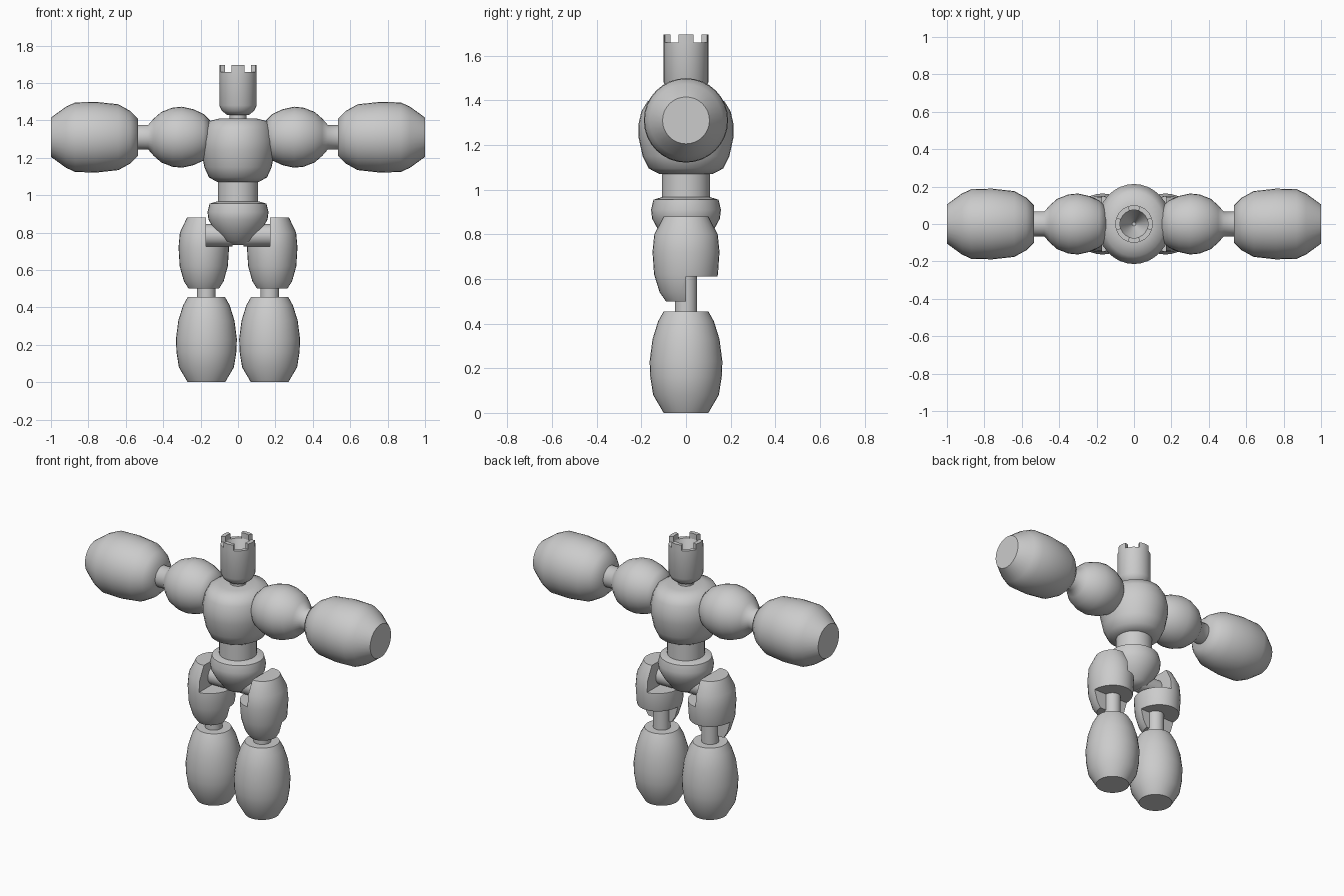
import bpy, bmesh, math
from mathutils import Vector

cube = bpy.data.objects.get("Cube")
if cube:
    bpy.data.objects.remove(cube, do_unlink=True)

grey = bpy.data.materials.new("plain grey")
grey.use_nodes = True
color = (0.6, 0.6, 0.6, 1)
grey.diffuse_color = color
grey.node_tree.nodes["Principled BSDF"].inputs["Base Color"].default_value = color


def finish(name, bm, sharp=50):
    bmesh.ops.recalc_face_normals(bm, faces=bm.faces)
    mesh = bpy.data.meshes.new(name)
    bm.to_mesh(mesh)
    bm.free()
    mesh.materials.append(grey)
    obj = bpy.data.objects.new(name, mesh)
    bpy.context.collection.objects.link(obj)
    smooth(obj, sharp)
    return obj


def smooth(obj, sharp=50):
    bpy.ops.object.select_all(action='DESELECT')
    obj.select_set(True)
    bpy.context.view_layer.objects.active = obj
    bpy.ops.object.shade_smooth_by_angle(angle=math.radians(sharp))


def lathe(name, profile, center=(0, 0, 0), axis='z', scale=(1, 1), sides=32):
    """Turn (radius, height) pairs round the z or x axis; ends are capped."""
    bm = bmesh.new()
    rings = []
    for r, h in profile:
        ring = []
        for i in range(sides):
            a = math.tau * i / sides
            u, v = r * math.cos(a) * scale[0], r * math.sin(a) * scale[1]
            p = (u, v, h) if axis == 'z' else (h, u, v)
            ring.append(bm.verts.new(Vector(p) + Vector(center)))
        rings.append(ring)
    for low, high in zip(rings, rings[1:]):
        for i in range(sides):
            j = (i + 1) % sides
            bm.faces.new((low[i], low[j], high[j], high[i]))
    bm.faces.new(rings[0])
    bm.faces.new(rings[-1])
    return finish(name, bm)


def box(name, low, high):
    bm = bmesh.new()
    bmesh.ops.create_cube(bm, size=1)
    low, high = Vector(low), Vector(high)
    for v in bm.verts:
        v.co = (low + high) / 2 + v.co * (high - low)
    return finish(name, bm)


def cut(obj, cutter):
    cutter.hide_render = True
    mod = obj.modifiers.new("cut", 'BOOLEAN')
    mod.operation, mod.solver, mod.object = 'DIFFERENCE', 'EXACT', cutter
    bpy.ops.object.select_all(action='DESELECT')
    obj.select_set(True)
    bpy.context.view_layer.objects.active = obj
    bpy.ops.object.modifier_apply(modifier=mod.name)
    bpy.data.objects.remove(cutter, do_unlink=True)


# Torso, waist and hips
lathe("torso", [(.11, 1.07), (.155, 1.095), (.18, 1.15), (.198, 1.24),
                (.198, 1.29), (.185, 1.35), (.16, 1.395), (.1, 1.41)], scale=(1, 1.08))
lathe("waist", [(.108, .94), (.108, 1.09)])
lathe("hips", [(.04, .735), (.08, .755), (.13, .82), (.158, .87), (.163, .91),
               (.152, .955), (.11, .967)], scale=(1, .96))

# Neck and cup-shaped head
lathe("neck", [(.045, 1.39), (.045, 1.45)])
lathe("head", [(.06, 1.43), (.085, 1.45), (.1, 1.48), (.1, 1.66), (.075, 1.66), (.01, 1.52)])

# Four curved teeth around the rim
bm = bmesh.new()
for k in range(4):
    steps, rows = 5, []
    for i in range(steps):
        a = math.radians(k * 90 - 20 + 40 * i / (steps - 1))
        rows.append([bm.verts.new((r * math.cos(a), r * math.sin(a), z))
                     for r, z in ((.1, 1.655), (.1, 1.695), (.075, 1.695), (.075, 1.655))])
    for p, q in zip(rows, rows[1:]):
        for i in range(4):
            j = (i + 1) % 4
            bm.faces.new((p[i], p[j], q[j], q[i]))
    bm.faces.new(rows[0])
    bm.faces.new(rows[-1])
finish("head_teeth", bm)

# Arms and legs
for side, s in (("left", 1), ("right", -1)):
    arm = (0, 0, 1.31)
    shoulder = [(.09, .15), (.125, .185), (.15, .24), (.163, .3), (.158, .35),
                (.135, .41), (.1, .45), (.066, .48), (.066, .56)]
    lathe(side + "_shoulder", [(r, s * x) for r, x in shoulder], arm, 'x')
    forearm = [(.1, .535), (.14, .575), (.176, .64), (.189, .76), (.186, .87),
               (.163, .92), (.105, 1)]
    lathe(side + "_forearm", [(r, s * x) for r, x in forearm], arm, 'x')

    # Thigh with an inner hip notch and a rear knee notch
    thigh = lathe(side + "_thigh", [(.09, .5), (.118, .54), (.143, .62), (.15, .72),
                                    (.142, .8), (.1, .88)], (s * .183, 0, 0), scale=(.9, 1))
    xs = sorted((0, s * .17))
    cut(thigh, box("hip_cutter", (xs[0], -.3, .727), (xs[1], .3, 1)))
    cut(thigh, box("knee_cutter", (s * .18 - .3, 0, .4), (s * .18 + .3, .3, .61)))
    smooth(thigh)
    lathe(side + "_hip_peg", [(.059, s * .03), (.059, s * .17)], (0, 0, .786), 'x')

    lathe(side + "_knee_peg", [(.05, .44), (.05, .63)], (s * .17, 0, 0))
    lathe(side + "_shin", [(.1, 0), (.147, .08), (.16, .16), (.163, .23), (.15, .33),
                           (.125, .41), (.1, .455)], (s * .169, 0, 0))
